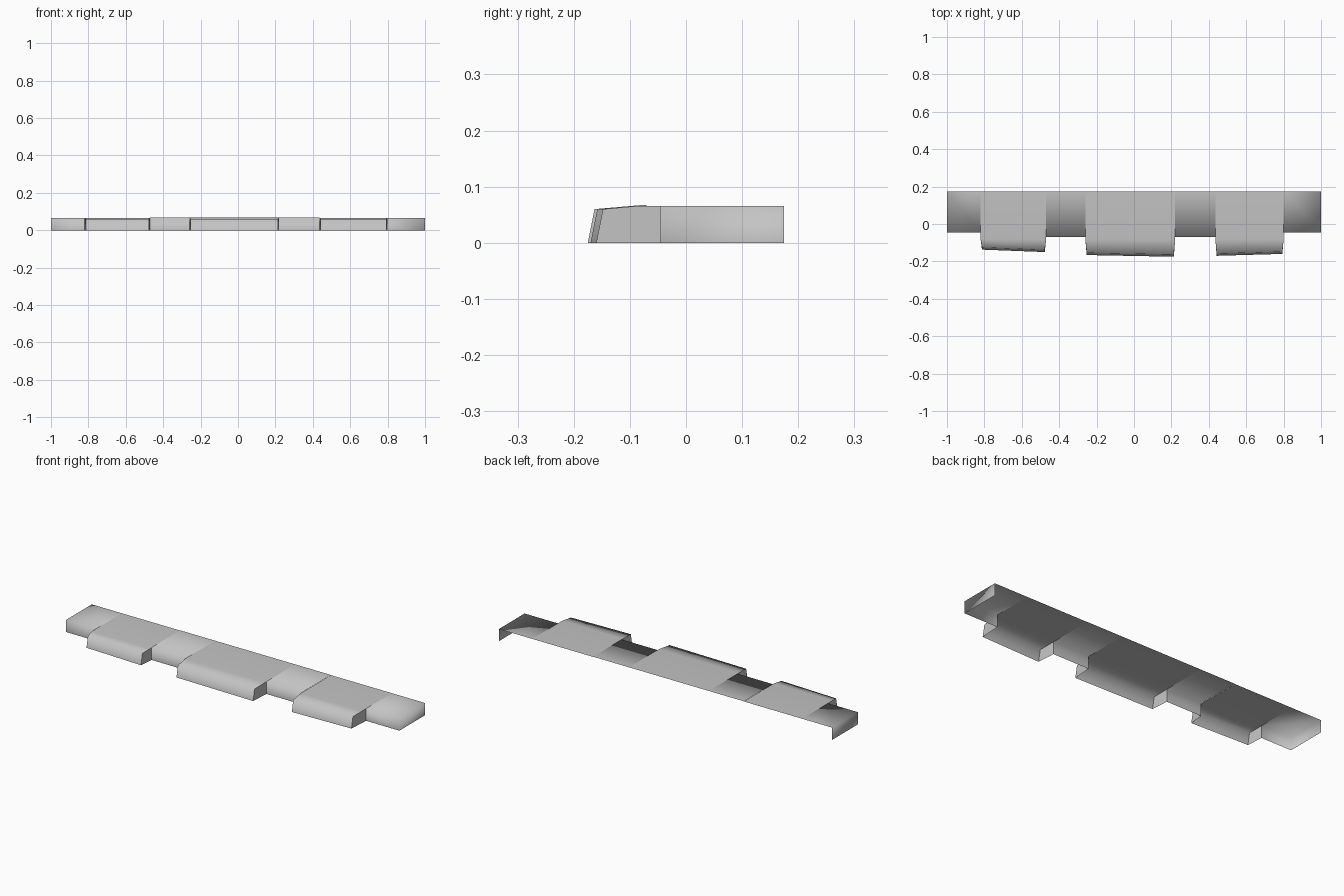
import bpy
import bmesh

cube = bpy.data.objects.get("Cube")
if cube:
    bpy.data.objects.remove(cube)

BACK, SHOULDER, LIP = 0.175, -0.082, 0.06
TAPER = 0.007
END_Y, GAP_Y = -0.045, -0.07

# One plain grey for the whole shell
grey = bpy.data.materials.new("plain grey")
grey.use_nodes = True
colour = (0.55, 0.55, 0.55, 1)
grey.diffuse_color = colour
grey.node_tree.nodes["Principled BSDF"].inputs["Base Color"].default_value = colour


def finish(name, bm):
    mesh = bpy.data.meshes.new(name)
    bm.to_mesh(mesh)
    bm.free()
    mesh.materials.append(grey)
    obj = bpy.data.objects.new(name, mesh)
    bpy.context.collection.objects.link(obj)
    return obj


def strip(bm, left, right):
    """Bridge two matching profiles with smooth faces."""
    a = [bm.verts.new(p) for p in left]
    b = [bm.verts.new(p) for p in right]
    for i in range(len(a) - 1):
        bm.faces.new((a[i], a[i + 1], b[i + 1], b[i])).smooth = True
    return a, b


def flat_section(name, x0, x1, front, top, cap=0):
    """Recessed section: top and front, with an optional closed end."""
    bm = bmesh.new()
    rows = [[(x, BACK, top), (x, front, top), (x, front, 0)] for x in (x0, x1)]
    sides = strip(bm, *rows)
    if cap:
        row = sides[1] if cap > 0 else sides[0]
        corner = bm.verts.new((cap, BACK, 0))
        loop = row + [corner]
        bm.faces.new(loop if cap > 0 else loop[::-1]).smooth = True
    finish(name, bm)


def tab(name, x0, x1, front0, front1, top, inner0, inner1):
    """Projecting section: sloped lip, leaning front and two side walls."""
    bm = bmesh.new()

    def profile(x, front, side):
        xf = x - side * TAPER
        return [(x, BACK, top), (x, SHOULDER, top),
                (xf, front + 0.012, LIP), (xf, front, 0)]

    left, right = profile(x0, front0, -1), profile(x1, front1, 1)
    strip(bm, left, right)
    for row, inner, side in ((left, inner0, -1), (right, inner1, 1)):
        x = row[0][0]
        loop = [(x, inner, top)] + row[1:] + [(x, inner, 0)]
        bm.faces.new([bm.verts.new(p) for p in loop[::side]])
    finish(name, bm)


# Recessed sections
flat_section("right_end", -1, -0.82, END_Y, 0.066, -1)
flat_section("right_recess", -0.47, -0.26, GAP_Y, 0.067)
flat_section("left_recess", 0.22, 0.435, GAP_Y, 0.067)
flat_section("left_end", 0.80, 1, END_Y, 0.066, 1)

# Projecting sections
tab("right_tab", -0.82, -0.47, -0.137, -0.150, 0.066, END_Y, GAP_Y)
tab("centre_tab", -0.26, 0.22, -0.166, -0.175, 0.067, GAP_Y, GAP_Y)
tab("left_tab", 0.435, 0.80, -0.170, -0.160, 0.066, GAP_Y, END_Y)
